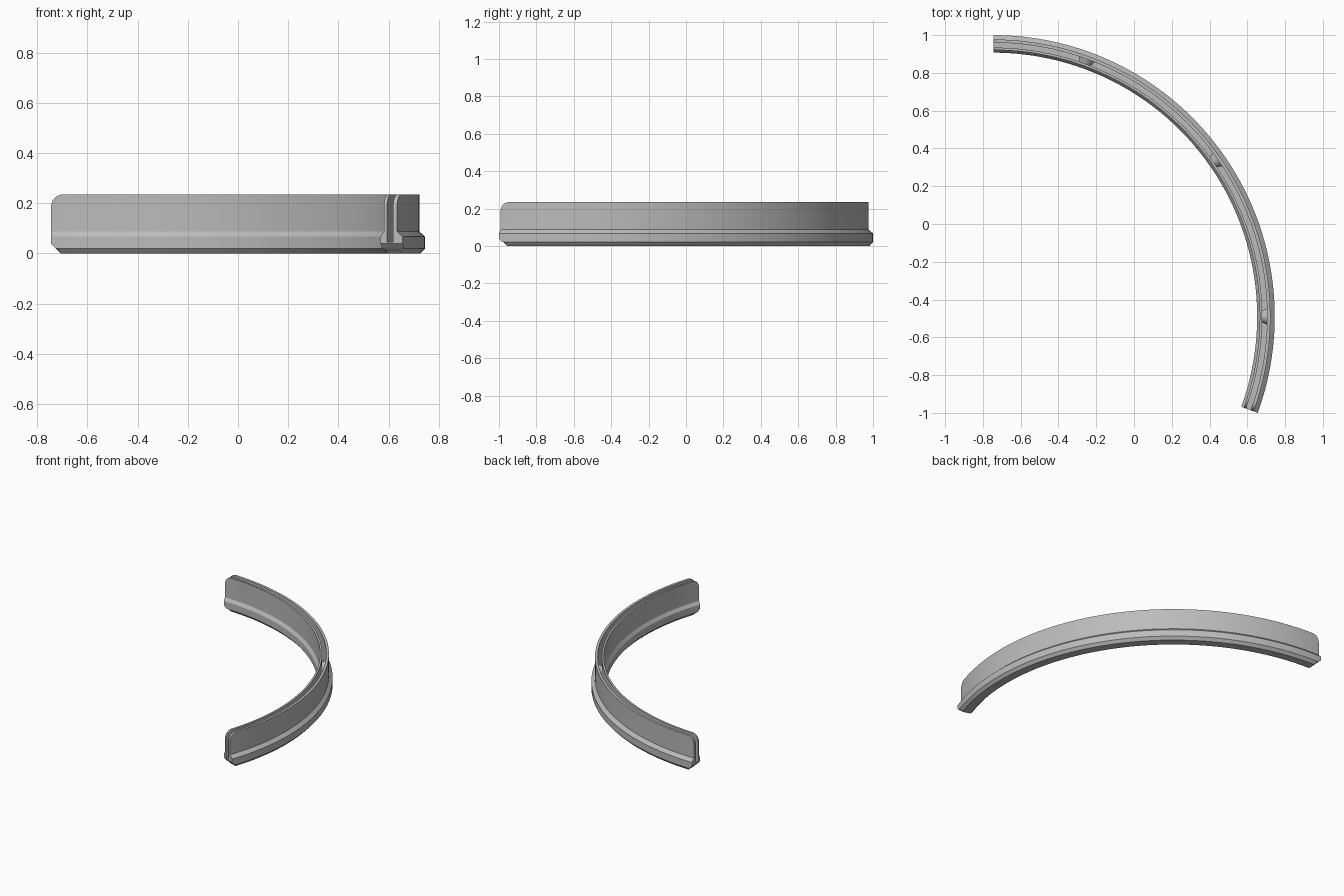
import bpy, bmesh, math
from mathutils import Matrix, Vector

if "Cube" in bpy.data.objects:
    bpy.data.objects.remove(bpy.data.objects["Cube"])

R = 1.49                          # outer radius of the base flange
CX, CY = -0.745, -0.49            # centre of the arc
A0, A1 = math.radians(-20), math.radians(90)
HEIGHT, ROUND, CHAMFER = 0.235, 0.05, 0.04

grey = bpy.data.materials.new("plain grey")
grey.use_nodes = True
colour = (0.5, 0.5, 0.5, 1)
grey.diffuse_color = colour
grey.node_tree.nodes["Principled BSDF"].inputs["Base Color"].default_value = colour


def make_object(name, bm):
    bmesh.ops.recalc_face_normals(bm, faces=bm.faces)
    mesh = bpy.data.meshes.new(name)
    bm.to_mesh(mesh)
    bm.free()
    mesh.materials.append(grey)
    obj = bpy.data.objects.new(name, mesh)
    bpy.context.collection.objects.link(obj)
    return obj


def activate(obj):
    bpy.ops.object.select_all(action='DESELECT')
    obj.select_set(True)
    bpy.context.view_layer.objects.active = obj


def radial_cone(name, angle, r_in, r_out, rad_in, rad_out):
    """Round plug whose axis points outwards from the arc centre."""
    bm = bmesh.new()
    bmesh.ops.create_cone(bm, cap_ends=True, segments=32, radius1=rad_in,
                          radius2=rad_out, depth=r_out - r_in)
    mid = (r_in + r_out) / 2
    place = (Matrix.Translation((CX, CY, 0.14)) @ Matrix.Rotation(angle, 4, 'Z')
             @ Matrix.Translation((mid, 0, 0)) @ Matrix.Rotation(math.pi / 2, 4, 'Y'))
    bm.transform(place)
    return make_object(name, bm)


# Cross-section (radius, height): flanged base with two walls around a channel
profile = [(1.415, 0), (1.472, 0), (R, 0.02), (R, 0.067), (1.467, 0.088),
           (1.467, HEIGHT), (1.45, HEIGHT), (1.45, 0.045), (1.424, 0.045),
           (1.424, HEIGHT), (1.411, HEIGHT), (1.411, 0.088), (1.397, 0.067),
           (1.397, 0.02)]

# Stations along the arc, with extra ones for the shaped ends
length = (A1 - A0) * R
ends = sorted({ROUND * (1 - math.cos(math.pi / 2 * i / 6)) for i in range(7)}
              | {0.02, CHAMFER})
count = 72
middle = [ROUND + (length - 2 * ROUND) * i / count for i in range(1, count)]
stations = ends + middle + [length - s for s in reversed(ends)]

bm = bmesh.new()
rings = []
for s in stations:
    d = min(s, length - s)
    low = max(0, CHAMFER - d)
    high = HEIGHT
    if d < ROUND:
        high += math.sqrt(max(0, ROUND ** 2 - (ROUND - d) ** 2)) - ROUND
    a = A0 + s / R
    rings.append([bm.verts.new((CX + r * math.cos(a), CY + r * math.sin(a),
                                min(max(z, low), high))) for r, z in profile])
n = len(profile)
for p, q in zip(rings, rings[1:]):
    for i in range(n):
        j = (i + 1) % n
        bm.faces.new((p[i], p[j], q[j], q[i]))
bm.faces.new(rings[0])
bm.faces.new(rings[-1])
bmesh.ops.remove_doubles(bm, verts=bm.verts, dist=1e-5)
rail = make_object("curved_channel_rail", bm)

# Round holes in the inner wall, each facing a tapered stud in the channel
for k, deg in enumerate((0, 35, 70)):
    angle = math.radians(deg)
    cutter = radial_cone("hole_cutter", angle, 1.38, 1.437, 0.045, 0.045)
    cutter.hide_render = True
    cut = rail.modifiers.new("hole", 'BOOLEAN')
    cut.operation = 'DIFFERENCE'
    cut.solver = 'EXACT'
    cut.object = cutter
    activate(rail)
    bpy.ops.object.modifier_apply(modifier=cut.name)
    bpy.data.objects.remove(cutter)
    stud = radial_cone(f"channel_stud_{k + 1}", angle, 1.422, 1.454, 0.031, 0.045)
    activate(stud)
    bpy.ops.object.shade_smooth_by_angle(angle=math.radians(25))

activate(rail)
bpy.ops.object.shade_smooth_by_angle(angle=math.radians(25))
